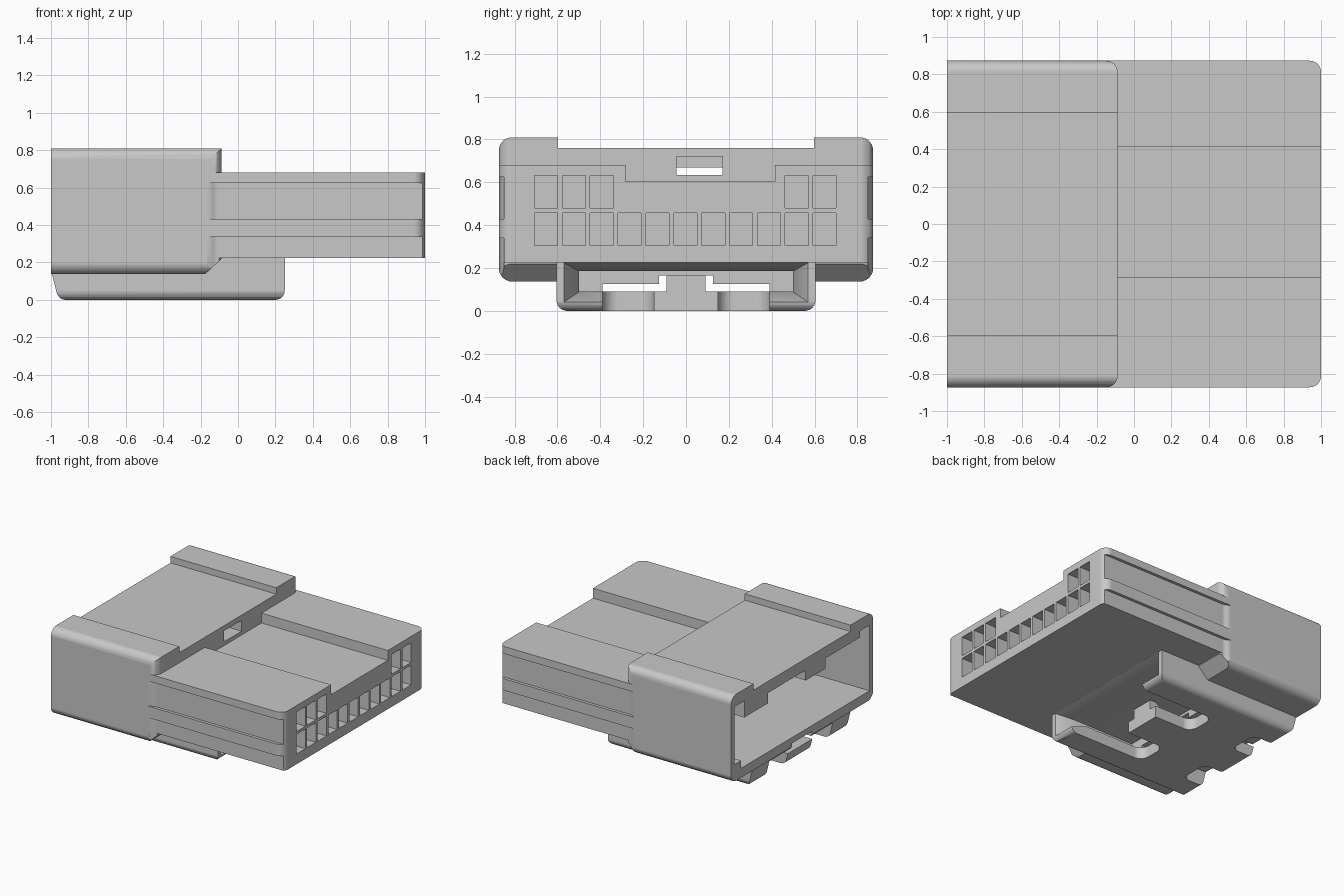
import bpy, bmesh, math
from mathutils import Vector

cube = bpy.data.objects.get("Cube")
if cube:
    bpy.data.objects.remove(cube, do_unlink=True)

grey = bpy.data.materials.new("grey_plastic")
grey.use_nodes = True
colour = (0.58, 0.58, 0.58, 1)
grey.diffuse_color = colour
grey.node_tree.nodes["Principled BSDF"].inputs["Base Color"].default_value = colour


def rounded(points, steps=6):
    """Outline from (u, v) or (u, v, radius) corners."""
    out = []
    for i, p in enumerate(points):
        c = Vector(p[:2])
        if len(p) < 3:
            out.append(c)
            continue
        a = (Vector(points[i - 1][:2]) - c).normalized()
        b = (Vector(points[(i + 1) % len(points)][:2]) - c).normalized()
        half = a.angle(b) / 2
        centre = c + (a + b).normalized() * p[2] / math.sin(half)
        start = c + a * p[2] / math.tan(half) - centre
        end = c + b * p[2] / math.tan(half) - centre
        for k in range(steps + 1):
            t = k / steps
            out.append(centre + start.lerp(end, t).normalized() * p[2])
    return out


def prism(name, axis, points, low, high):
    """Extrude an outline along an axis."""
    place = {"x": lambda u, v, t: (t, u, v),
             "y": lambda u, v, t: (u, t, v),
             "z": lambda u, v, t: (u, v, t)}[axis]
    bm = bmesh.new()
    ends = [[bm.verts.new(place(p.x, p.y, t)) for p in rounded(points)] for t in (low, high)]
    n = len(ends[0])
    bm.faces.new(ends[0])
    bm.faces.new(ends[1])
    for i in range(n):
        j = (i + 1) % n
        bm.faces.new((ends[0][i], ends[0][j], ends[1][j], ends[1][i]))
    bmesh.ops.recalc_face_normals(bm, faces=bm.faces)
    mesh = bpy.data.meshes.new(name)
    bm.to_mesh(mesh)
    bm.free()
    mesh.materials.append(grey)
    ob = bpy.data.objects.new(name, mesh)
    bpy.context.collection.objects.link(ob)
    return ob


def box(name, x, y, z):
    return prism(name, "z", [(x[0], y[0]), (x[1], y[0]), (x[1], y[1]), (x[0], y[1])], *z)


def flared(name, near, far):
    """Tapered block between two (x, half width, bottom, top) sections."""
    bm = bmesh.new()
    bmesh.ops.create_cube(bm, size=2)
    for v in bm.verts:
        x, half, bottom, top = far if v.co.x > 0 else near
        v.co = (x, half * v.co.y, top if v.co.z > 0 else bottom)
    mesh = bpy.data.meshes.new(name)
    bm.to_mesh(mesh)
    bm.free()
    mesh.materials.append(grey)
    ob = bpy.data.objects.new(name, mesh)
    bpy.context.collection.objects.link(ob)
    return ob


def carve(targets, cutter, operation="DIFFERENCE"):
    """Apply a cutter to each target, then discard it."""
    for ob in targets:
        mod = ob.modifiers.new("cut", "BOOLEAN")
        mod.operation, mod.solver, mod.object = operation, "EXACT", cutter
        bpy.context.view_layer.objects.active = ob
        bpy.ops.object.modifier_apply(modifier=mod.name)
    bpy.data.objects.remove(cutter, do_unlink=True)


# Hood: rounded sleeve with raised side rails and a sloped lower rear edge
W, R, BACK = 0.873, 0.06, -0.088
hood = prism("hood", "x", [(-W, 0.137, R), (W, 0.137, R), (W, 0.81, R), (0.597, 0.81), (0.597, 0.76),
                           (-0.597, 0.76), (-0.597, 0.81), (-W, 0.81, R)], -1, -0.05)
carve([hood], prism("slope", "y", [(-1.1, 0.1), (-0.215, 0.1), (-0.082, 0.225, 0.04),
                                   (BACK + 0.1, 0.225), (BACK + 0.1, 0.9), (-1.1, 0.9)], -1, 1),
      "INTERSECT")
carve([hood], prism("plan", "z", [(-1.1, -1), (BACK - R, -1), (BACK - R, -W), (BACK, -W, R - 0.0001),
                                  (BACK, W, R - 0.0001), (BACK - R, W), (BACK - R, 1), (-1.1, 1)],
                    -0.1, 1), "INTERSECT")

# Rear block with a wide recess on top
rear = prism("rear_block", "z", [(-0.2, -W), (1, -W, R), (1, W, R), (-0.2, W)], 0.225, 0.682)
carve([rear], box("recess", (-0.3, 1.1), (-0.283, 0.415), (0.605, 0.8)))

# Long grooves on both sides, fading out at the hood
for s in (-1, 1):
    for z in ((0.43, 0.625), (0.1, 0.34)):
        carve([hood, rear], prism("groove", "z", [(-0.165, s * 0.9), (-0.165, s * W), (-0.12, s * 0.85, 0.06),
                                                  (1.1, s * 0.85), (1.1, s * 0.9)], *z))

# Terminal cells
for i in range(11):
    y = -0.653 + 0.13 * i
    rows = [(0.305, 0.458)] + ([(0.48, 0.632)] if i < 3 or i > 8 else [])
    for row in rows:
        carve([rear], box("cell", (0.55, 1.1), (y - 0.054, y + 0.054), row))

# Latch shroud under the body
shroud = prism("latch_shroud", "x", [(-0.605, 0, 0.05), (0.605, 0, 0.05),
                                     (0.605, 0.228), (-0.605, 0.228)], -1.05, 0.3)
carve([shroud], prism("ends", "y", [(-1, 0.16), (-0.96, 0, 0.05), (0.25, 0, 0.05),
                                    (0.25, 0.3), (-1, 0.3)], -1, 1), "INTERSECT")

# Keyed mating cavity and the window in its rear wall
carve([hood, shroud], prism("cavity", "x", [
    (-0.83, 0.21), (0.75, 0.21), (0.75, 0.27), (0.83, 0.27),
    (0.83, 0.72), (0.71, 0.72), (0.71, 0.59), (0.42, 0.59), (0.42, 0.67), (-0.045, 0.67),
    (-0.045, 0.59), (-0.29, 0.59), (-0.29, 0.67), (-0.71, 0.67), (-0.71, 0.72),
    (-0.83, 0.72)], -1.1, -0.25))
carve([hood], box("window", (-0.27, 0), (-0.045, 0.17), (0.635, 0.72)))

# Latch channel: wide around the tongue, stepped slot beyond it
carve([hood, shroud], box("channel_wide", (-0.4, 0.3), (-0.5, 0.5), (0.09, 0.185)))
carve([hood, shroud], box("channel_low", (-1.1, -0.39), (-0.39, 0.39), (0.09, 0.125)))
carve([hood, shroud], box("channel_mid", (-1.1, -0.39), (-0.125, 0.125), (0.09, 0.165)))

# Flared channel mouth
carve([shroud], flared("flare", (0.1, 0.495, 0.092, 0.183), (0.26, 0.575, 0.037, 0.2275)))

# Openings in the bottom plate that free the latch tongue
carve([shroud], box("gap", (-0.075, 0.3), (-0.39, 0.39), (-0.1, 0.1)))
for s in (-1, 1):
    a, b = sorted((s * 0.15, s * 0.39))
    carve([shroud], prism("slot", "z", [(0.2, a), (0.2, b), (-0.4, b, 0.07), (-0.4, a, 0.07)], -0.1, 0.1))
    carve([hood, shroud], prism("notch", "z", [(-1.1, a), (-0.78, a, 0.05), (-0.78, b, 0.05),
                                               (-1.1, b)], -0.1, 0.122))

# Catch on the tongue tip
catch = prism("latch_catch", "y", [(-0.25, 0.05), (-0.075, 0.05), (-0.075, 0.165), (-0.12, 0.165),
                                   (-0.25, 0.09)], -0.09, 0.09)

# Smooth the fillets and keep flat faces clean
for ob in (hood, rear, shroud, catch):
    bpy.ops.object.select_all(action="DESELECT")
    ob.select_set(True)
    bpy.context.view_layer.objects.active = ob
    bpy.ops.object.shade_smooth_by_angle(angle=math.radians(30))
    ob.modifiers.new("even_normals", "WEIGHTED_NORMAL").keep_sharp = True
